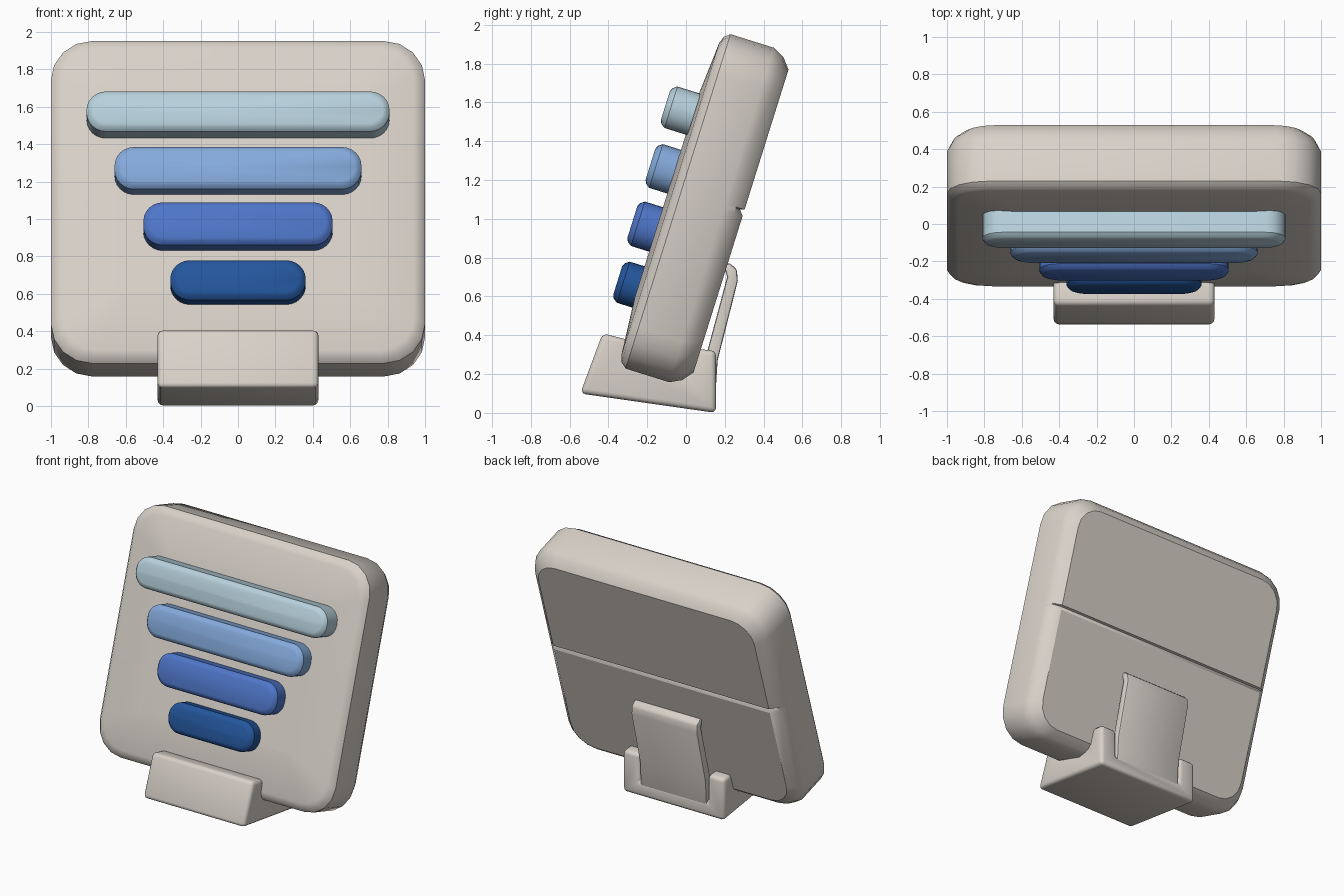
import bpy, bmesh, math
from mathutils import Matrix

if "Cube" in bpy.data.objects:
    bpy.data.objects.remove(bpy.data.objects["Cube"])

TILT = Matrix.Rotation(math.radians(-17.4), 4, 'X')


def material(name, rgb):
    m = bpy.data.materials.new(name)
    m.use_nodes = True
    m.diffuse_color = (*rgb, 1)
    m.node_tree.nodes["Principled BSDF"].inputs["Base Color"].default_value = (*rgb, 1)
    return m


def finish(name, bm, mat):
    bmesh.ops.recalc_face_normals(bm, faces=bm.faces)
    me = bpy.data.meshes.new(name)
    bm.to_mesh(me)
    bm.free()
    ob = bpy.data.objects.new(name, me)
    bpy.context.collection.objects.link(ob)
    me.materials.append(mat)
    return ob


def activate(ob):
    bpy.ops.object.select_all(action='DESELECT')
    ob.select_set(True)
    bpy.context.view_layer.objects.active = ob


def smooth(ob, angle=35):
    activate(ob)
    bpy.ops.object.shade_smooth_by_angle(angle=math.radians(angle))


def rounded_rect(hx, hz, r, steps):
    pts = []
    for k, (sx, sz) in enumerate([(1, 1), (-1, 1), (-1, -1), (1, -1)]):
        for i in range(steps + 1):
            a = math.pi / 2 * (k + i / steps)
            pts.append((sx * (hx - r) + r * math.cos(a), sz * (hz - r) + r * math.sin(a)))
    return pts


def slab(hx, hz, cz, radius, steps, rings):
    """Stack of rounded rectangles; each ring is (depth, inset)."""
    bm = bmesh.new()
    loops = []
    for depth, inset in rings:
        outline = rounded_rect(hx - inset, hz - inset, max(radius - inset * 0.6, 0.03), steps)
        loops.append([bm.verts.new((x, depth, z + cz)) for x, z in outline])
    n = len(loops[0])
    for a, b in zip(loops, loops[1:]):
        for i in range(n):
            j = (i + 1) % n
            bm.faces.new((a[i], a[j], b[j], b[i]))
    bm.faces.new(loops[0])
    bm.faces.new(loops[-1])
    return bm


def extrude_profile(name, profile, half_width, mat):
    """Side profile of (y, z) points pulled out along x."""
    bm = bmesh.new()
    face = bm.faces.new([bm.verts.new((-half_width, y, z)) for y, z in profile])
    new = bmesh.ops.extrude_face_region(bm, geom=[face])["geom"]
    bmesh.ops.translate(bm, vec=(2 * half_width, 0, 0),
                        verts=[v for v in new if isinstance(v, bmesh.types.BMVert)])
    return finish(name, bm, mat)


def bevel(ob, width, segments=3):
    mod = ob.modifiers.new("round_edges", 'BEVEL')
    mod.width, mod.segments = width, segments
    mod.angle_limit = math.radians(35)
    activate(ob)
    bpy.ops.object.modifier_apply(modifier=mod.name)


shell = material("warm grey", (0.69, 0.64, 0.585))

# Leaning panel with a slightly raised front
bm = slab(1.0, 0.903, 1.028, 0.22, 4,
          [(-0.43, 0.36), (-0.407, 0.06), (-0.395, 0.025), (-0.365, 0),
           (-0.13, 0), (-0.07, 0.03), (-0.025, 0.085)])
# Crease across the back
for z in (1.055, 1.083, 1.09):
    bmesh.ops.bisect_plane(bm, geom=bm.verts[:] + bm.edges[:] + bm.faces[:],
                           plane_co=(0, 0, z), plane_no=(0, 0, 1))
for v in bm.verts:
    if v.co.y > -0.03 and abs(v.co.z - 1.083) < 0.002:
        v.co.y -= 0.022
bm.transform(TILT)
smooth(finish("panel", bm, shell))

# Four raised bars, narrowing downwards: colour, half length, centre, half height, front depth
bars = [
    ("pale blue", (0.47, 0.63, 0.71), 0.81, 1.48, 0.112, -0.575),
    ("sky blue", (0.23, 0.40, 0.71), 0.66, 1.168, 0.118, -0.558),
    ("royal blue", (0.077, 0.18, 0.58), 0.506, 0.856, 0.12, -0.558),
    ("deep blue", (0.017, 0.092, 0.33), 0.362, 0.546, 0.111, -0.54),
]
for name, rgb, length, centre, height, front in bars:
    bm = slab(length, height, centre, 0.105, 6,
              [(front, 0.035), (front + 0.008, 0.016), (front + 0.03, 0), (-0.42, 0)])
    bm.transform(TILT)
    smooth(finish(name.replace(" ", "_") + "_bar", bm, material(name, rgb)))

# Foot bracket gripping the lower edge, notched at the back
foot = extrude_profile("foot_bracket",
                       [(-0.43, 0.41), (-0.29, 0.375), (-0.3, 0.27), (0.0, 0.2), (0.05, 0.33),
                        (0.155, 0.32), (0.155, 0.0), (-0.545, 0.1)], 0.43, shell)
cutter = extrude_profile("notch_cutter", [(0.03, 0.11), (0.4, 0.11), (0.4, 0.6), (0.03, 0.6)],
                         0.29, shell)
cutter.hide_render = True
cut = foot.modifiers.new("notch", 'BOOLEAN')
cut.object, cut.operation, cut.solver = cutter, 'DIFFERENCE', 'EXACT'
activate(foot)
bpy.ops.object.modifier_apply(modifier=cut.name)
bpy.data.objects.remove(cutter)
bevel(foot, 0.035)
smooth(foot)

# Spring clip rising behind the panel
clip = extrude_profile("rear_clip",
                       [(0.08, 0.06), (0.15, 0.06), (0.163, 0.27), (0.267, 0.68), (0.262, 0.74),
                        (0.225, 0.772), (0.195, 0.765), (0.212, 0.7), (0.105, 0.3)], 0.28, shell)
bevel(clip, 0.012, 2)
smooth(clip)
